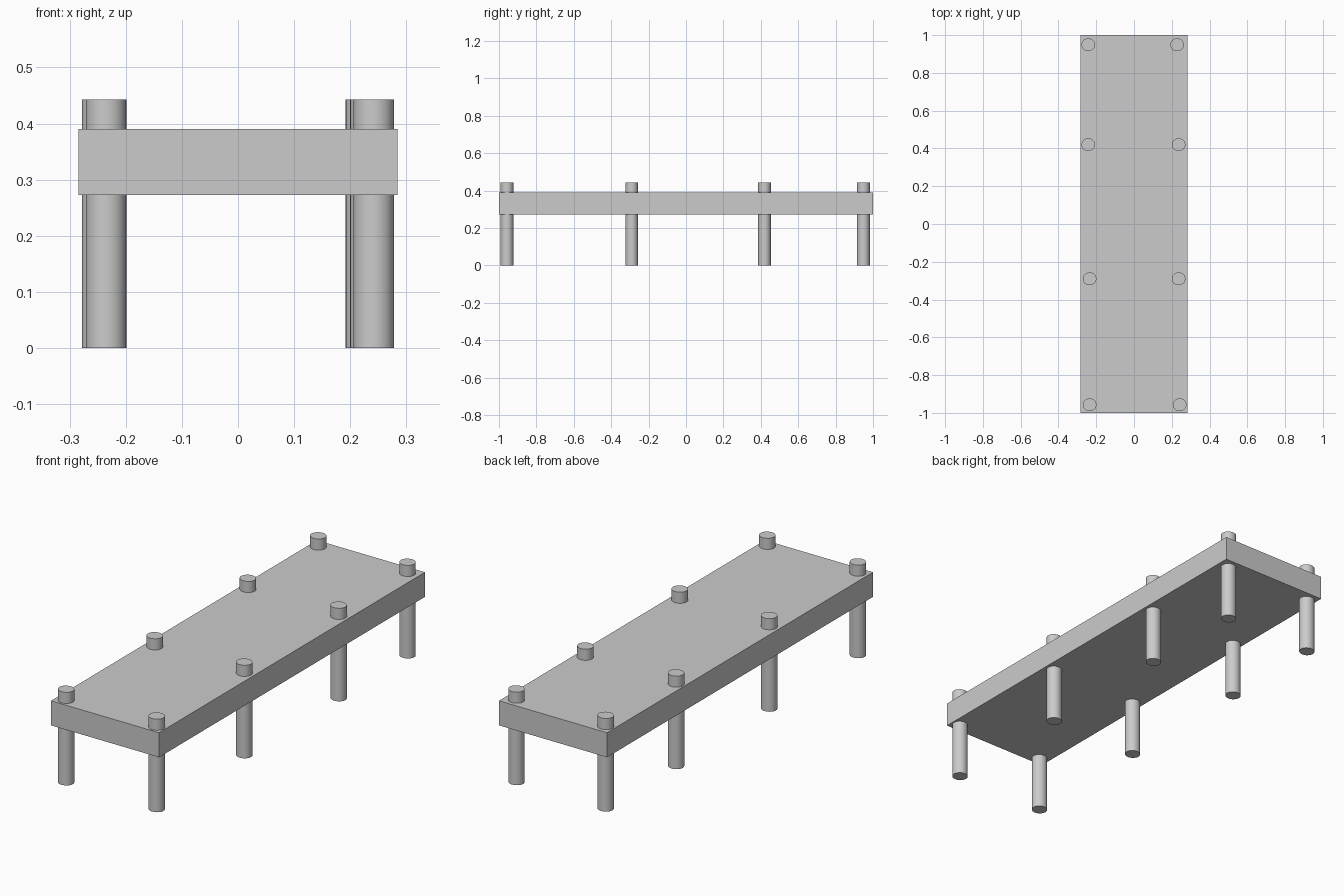
import bpy
from math import radians

if "Cube" in bpy.data.objects:
    bpy.data.objects.remove(bpy.data.objects["Cube"])

# Flat platform slab
bpy.ops.mesh.primitive_cube_add(size=1, location=(0, 0, 0.3315))
slab = bpy.context.object
slab.name = "platform_slab"
slab.dimensions = (0.569, 2.0, 0.117)
bpy.ops.object.transform_apply(location=False, rotation=False, scale=True)

HEIGHT = 0.443
RX, RY = 0.036, 0.034


def post(name, x, y):
    """Round, slightly oval post running through the slab."""
    bpy.ops.mesh.primitive_cylinder_add(vertices=32, radius=1, depth=HEIGHT,
                                        location=(x, y, HEIGHT / 2))
    ob = bpy.context.object
    ob.name = name
    ob.scale = (RX, RY, 1)
    bpy.ops.object.transform_apply(location=False, rotation=False, scale=True)
    bpy.ops.object.shade_smooth_by_angle(angle=radians(35))


# Four rows of posts, front to back: y, left x, right x
rows = [("front", -0.957, -0.235, 0.242),
        ("mid_front", -0.29, -0.235, 0.236),
        ("mid_back", 0.42, -0.242, 0.236),
        ("back", 0.949, -0.242, 0.228)]
for row, y, left, right in rows:
    post(row + "_left_post", left, y)
    post(row + "_right_post", right, y)
